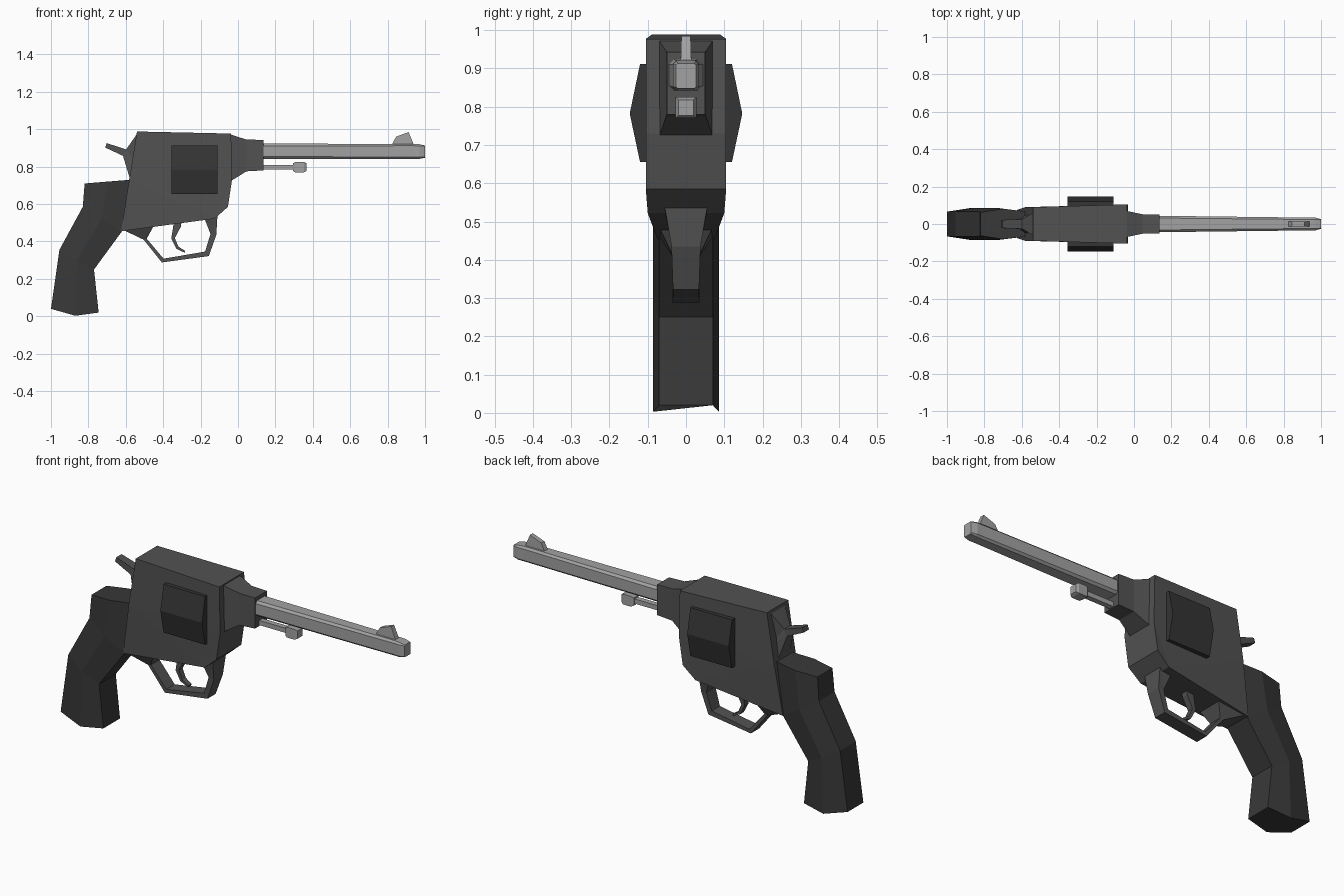
import bpy, bmesh

def material(name, v):
    m = bpy.data.materials.new(name)
    m.diffuse_color = (v, v, v, 1)
    return m

FRAME = material("frame_grey", 0.085)
GRIP = material("grip_dark", 0.04)
DRUM = material("drum_dark", 0.035)
STEEL = material("steel_light", 0.36)

def finish(name, bm, mat):
    bmesh.ops.recalc_face_normals(bm, faces=bm.faces)
    me = bpy.data.meshes.new(name)
    bm.to_mesh(me)
    bm.free()
    me.materials.append(mat)
    ob = bpy.data.objects.new(name, me)
    bpy.context.collection.objects.link(ob)
    return ob

def loft(name, rings, mat):
    """Skin closed rings of equal point count and cap both ends."""
    bm = bmesh.new()
    vs = [[bm.verts.new(p) for p in r] for r in rings]
    n = len(vs[0])
    for a, b in zip(vs, vs[1:]):
        for i in range(n):
            j = (i + 1) % n
            bm.faces.new((a[i], a[j], b[j], b[i]))
    bm.faces.new(vs[0])
    bm.faces.new(vs[-1])
    return finish(name, bm, mat)

def plate(name, pts, mat):
    """Side profile of (x, z, half width) points, mirrored in y."""
    rings = [[(x, s * w, z) for x, z, w in pts] for s in (-1, 1)]
    ob = loft(name, rings, mat)
    bm = bmesh.new()
    bm.from_mesh(ob.data)
    bmesh.ops.triangulate(bm, faces=[f for f in bm.faces if len(f.verts) > 4])
    bm.to_mesh(ob.data)
    bm.free()
    return ob

def section(x, z0, z1, w, c=0.0):
    """Rectangle across the barrel axis, with chamfer c on its corners."""
    if c == 0:
        return [(x, -w, z0), (x, w, z0), (x, w, z1), (x, -w, z1)]
    return [(x, -w + c, z0), (x, w - c, z0), (x, w, z0 + c), (x, w, z1 - c),
            (x, w - c, z1), (x, -w + c, z1), (x, -w, z1 - c), (x, -w, z0 + c)]

# Frame
plate("frame", [(-0.54, 0.988, 0.09), (-0.037, 0.977, 0.105), (-0.032, 0.73, 0.105),
                (-0.054, 0.585, 0.105), (-0.125, 0.522, 0.1), (-0.625, 0.455, 0.075),
                (-0.582, 0.73, 0.09)], FRAME)

# Drum, showing through both sides of the frame
drum = [(-0.12, 0.912), (-0.147, 0.782), (-0.12, 0.655),
        (0.12, 0.655), (0.147, 0.782), (0.12, 0.912)]
loft("drum", [[(x, y, z) for y, z in drum] for x in (-0.355, -0.11)], DRUM)

# Grip: six-sided sections from butt to top
def grip_ring(back, mid, front, k=1.0):
    (a, b), (c, d), (e, f) = back, mid, front
    return [(a, -0.066 * k, b), (c, -0.086 * k, d), (e, -0.07 * k, f),
            (e, 0.07 * k, f), (c, 0.086 * k, d), (a, 0.066 * k, b)]

loft("grip", [grip_ring((-1, 0.04), (-0.87, 0.003), (-0.745, 0.02)),
              grip_ring((-0.955, 0.355), (-0.86, 0.30), (-0.77, 0.25)),
              grip_ring((-0.83, 0.585), (-0.73, 0.52), (-0.62, 0.455)),
              grip_ring((-0.82, 0.71), (-0.70, 0.72), (-0.575, 0.73), 0.95)], GRIP)

# Collar, barrel and sight
loft("collar", [section(-0.04, 0.722, 0.972, 0.07), section(0.045, 0.775, 0.945, 0.052),
                section(0.135, 0.78, 0.943, 0.05)], FRAME)
loft("barrel", [section(0.12, 0.842, 0.923, 0.044, 0.012),
                section(0.94, 0.842, 0.922, 0.034, 0.01),
                section(0.97, 0.842, 0.92, 0.034, 0.009),
                section(1.0, 0.848, 0.913, 0.026, 0.004)], STEEL)
plate("front_sight", [(0.823, 0.918, 0.014), (0.845, 0.96, 0.013), (0.912, 0.985, 0.012),
                      (0.94, 0.918, 0.014)], STEEL)

# Ejector rod with knob
loft("ejector_rod", [section(0.12, 0.785, 0.81, 0.014), section(0.31, 0.785, 0.81, 0.014)], STEEL)
loft("rod_knob", [section(0.293, 0.777, 0.818, 0.02), section(0.306, 0.77, 0.825, 0.027),
                  section(0.352, 0.77, 0.825, 0.027), section(0.366, 0.777, 0.818, 0.02)], STEEL)

# Hammer
plate("hammer", [(-0.54, 0.975, 0.06), (-0.598, 0.892, 0.026), (-0.702, 0.926, 0.022),
                 (-0.71, 0.902, 0.022), (-0.615, 0.858, 0.026), (-0.578, 0.735, 0.05),
                 (-0.53, 0.8, 0.06)], FRAME)

# Trigger guard: outer outline, then back along the inner one
plate("trigger_guard", [(-0.61, 0.46, 0.07), (-0.505, 0.41, 0.036), (-0.407, 0.288, 0.035),
                        (-0.156, 0.322, 0.034), (-0.116, 0.435, 0.038), (-0.11, 0.535, 0.055),
                        (-0.18, 0.525, 0.055), (-0.147, 0.44, 0.038), (-0.176, 0.346, 0.034),
                        (-0.398, 0.308, 0.035), (-0.488, 0.415, 0.036), (-0.45, 0.485, 0.07)],
      FRAME)

# Trigger
plate("trigger", [(-0.34, 0.52, 0.017), (-0.357, 0.415, 0.016), (-0.33, 0.362, 0.015),
                  (-0.285, 0.34, 0.012), (-0.283, 0.35, 0.012), (-0.318, 0.372, 0.015),
                  (-0.338, 0.418, 0.016), (-0.305, 0.48, 0.017), (-0.3, 0.52, 0.017)], FRAME)
